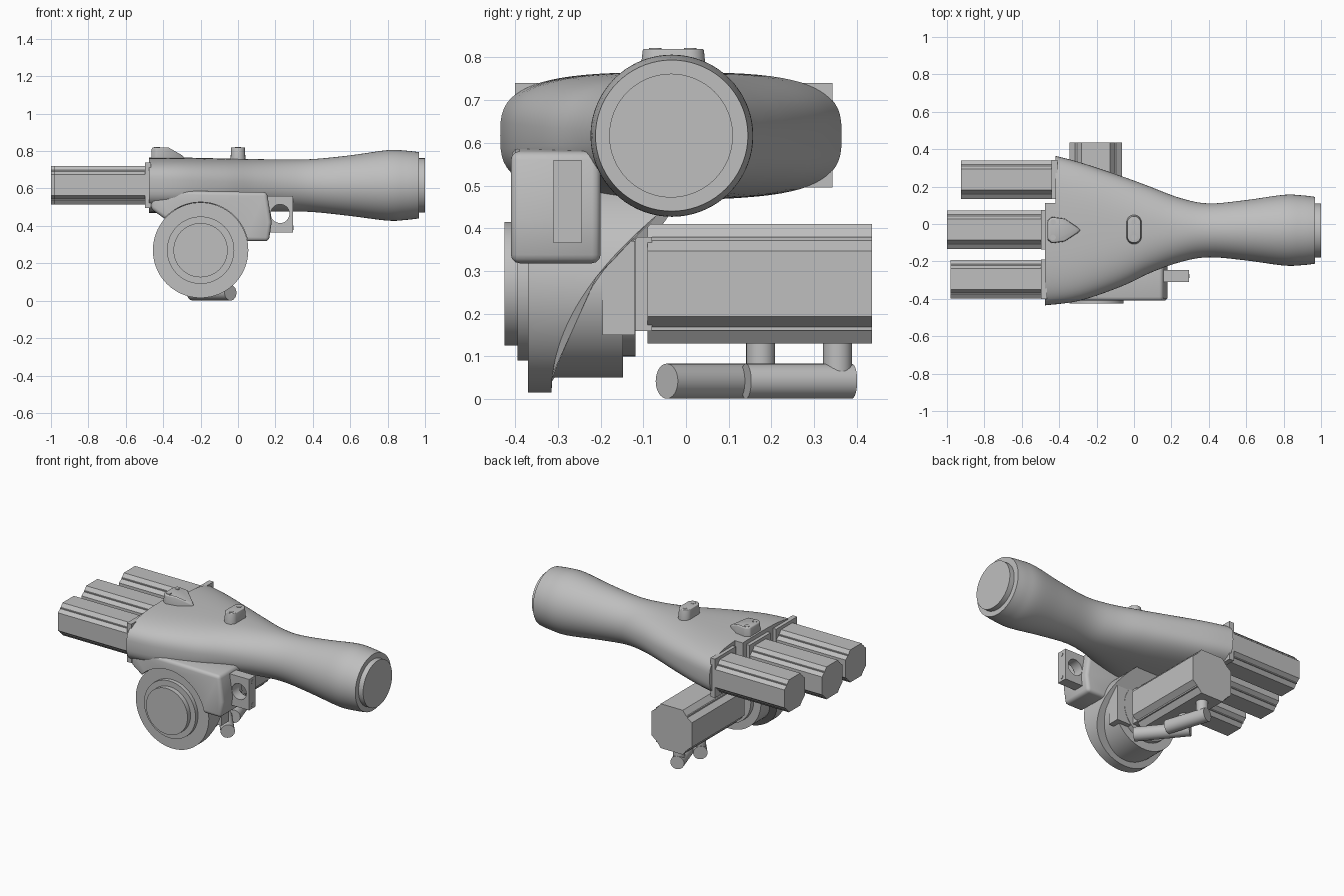
import bpy, bmesh, math
from mathutils import Vector

if "Cube" in bpy.data.objects:
    bpy.data.objects.remove(bpy.data.objects["Cube"], do_unlink=True)

grey = bpy.data.materials.new("plain_grey")
grey.use_nodes = True
grey.diffuse_color = (0.52, 0.52, 0.52, 1)
grey.node_tree.nodes["Principled BSDF"].inputs["Base Color"].default_value = (0.52, 0.52, 0.52, 1)


def select(ob):
    bpy.ops.object.select_all(action="DESELECT")
    ob.select_set(True)
    bpy.context.view_layer.objects.active = ob


def loft(name, rings, bevel=0):
    """Skin a list of rings, cap both ends and shade smooth."""
    bm = bmesh.new()
    loops = [[bm.verts.new(p) for p in ring] for ring in rings]
    n = len(loops[0])
    for a, b in zip(loops, loops[1:]):
        for i in range(n):
            j = (i + 1) % n
            bm.faces.new((a[i], a[j], b[j], b[i]))
    bm.faces.new(loops[0])
    bm.faces.new(loops[-1])
    bmesh.ops.recalc_face_normals(bm, faces=bm.faces)
    mesh = bpy.data.meshes.new(name)
    bm.to_mesh(mesh)
    bm.free()
    ob = bpy.data.objects.new(name, mesh)
    bpy.context.collection.objects.link(ob)
    mesh.materials.append(grey)
    select(ob)
    if bevel:
        mod = ob.modifiers.new("edge_round", "BEVEL")
        mod.width, mod.segments, mod.limit_method = bevel, 3, "ANGLE"
        bpy.ops.object.modifier_apply(modifier=mod.name)
    bpy.ops.object.shade_smooth_by_angle(angle=math.radians(32))
    return ob


def place(axis, u, v, w):
    return {"x": (w, u, v), "y": (u, w, v), "z": (u, v, w)}[axis]


def prism(name, outline, axis, lo, hi, taper=1, bevel=0):
    cu = sum(p[0] for p in outline) / len(outline)
    cv = sum(p[1] for p in outline) / len(outline)
    base = [place(axis, u, v, lo) for u, v in outline]
    top = [place(axis, cu + (u - cu) * taper, cv + (v - cv) * taper, hi) for u, v in outline]
    return loft(name, [base, top], bevel)


def circle(u, v, r, n=64):
    return [(u + r * math.cos(2 * math.pi * i / n), v + r * math.sin(2 * math.pi * i / n)) for i in range(n)]


def rect(u0, u1, v0, v1):
    return [(u0, v0), (u1, v0), (u1, v1), (u0, v1)]


def cut(ob, cutter):
    select(ob)
    mod = ob.modifiers.new("cut", "BOOLEAN")
    mod.operation, mod.object, mod.solver = "DIFFERENCE", cutter, "EXACT"
    bpy.ops.object.modifier_apply(modifier=mod.name)
    bpy.data.objects.remove(cutter, do_unlink=True)
    bpy.ops.object.shade_smooth_by_angle(angle=math.radians(32))


def motor_outline(cu, cv, h):
    """Square with stepped, chamfered corners."""
    corner = [(1, .55), (.78, .72), (.78, .78), (.72, .78), (.55, 1)]
    pts = []
    for k in range(4):
        for u, v in corner:
            for _ in range(k):
                u, v = -v, u
            pts.append((cu + u * h, cv + v * h))
    return pts


def pipe(name, a, b, r):
    a, b = Vector(a), Vector(b)
    turn = (b - a).to_track_quat("Z", "Y")
    ring = [turn @ Vector((u, v, 0)) for u, v in circle(0, 0, r, 32)]
    return loft(name, [[a + p for p in ring], [b + p for p in ring]])


# Forearm and palm: x, y min, y max, z min, z max, squareness
stations = [
    (-.475, -.435, .378, .470, .765, 3.2),
    (-.29, -.410, .330, .467, .765, 3.0),
    (-.07, -.335, .257, .470, .760, 2.6),
    (.09, -.260, .198, .475, .757, 2.3),
    (.25, -.203, .138, .476, .755, 2.1),
    (.40, -.178, .110, .474, .757, 2),
    (.60, -.195, .128, .453, .777, 2),
    (.80, -.222, .156, .428, .805, 2),
    (.90, -.220, .153, .432, .802, 2),
    (.968, -.212, .145, .440, .794, 2),
]


def spline(rows, steps=5):
    out = []
    for i in range(len(rows) - 1):
        quad = [rows[max(0, min(len(rows) - 1, i + d))] for d in (-1, 0, 1, 2)]
        for s in range(steps):
            t = s / steps
            out.append([b + .5 * t * (c - a + t * (2 * a - 5 * b + 4 * c - d + t * (3 * (b - c) + d - a)))
                        for a, b, c, d in zip(*quad)])
    return out + [rows[-1]]


rings = []
for x, y0, y1, z0, z1, n in spline(stations):
    ring = []
    for c, s in circle(0, 0, 1, 72):
        u = math.copysign(abs(c) ** (2 / n), c)
        v = math.copysign(abs(s) ** (2 / n), s)
        ring.append((x, (y0 + y1 + u * (y1 - y0)) / 2, (z0 + z1 + v * (z1 - z0)) / 2))
    rings.append(ring)
forearm = loft("forearm_shell", rings)
cut(forearm, prism("palm_cutter", rect(-.6, -.42, .112, .6), "z", .3, .9))
prism("elbow_cap", circle(-.035, .617, .145), "x", .95, 1)

# Three finger motors with their mounting flanges
for label, tip, root, y in (("rear", -.925, -.42, .2375), ("middle", -1, -.475, -.03), ("front", -.98, -.475, -.295)):
    prism(label + "_finger_motor", motor_outline(y, .6175, .1025), "x", tip, root)
    prism(label + "_finger_flange", rect(y - .105, y + .105, .495, .74), "x", root - .022, root + .01)

# Thumb housing: stepped discs along y
for label, r, front, back in (("hub", .145, -.425, -.39), ("step", .18, -.395, -.36),
                              ("drum", .22, -.36, -.148), ("collar", .17, -.15, -.118)):
    prism("thumb_" + label, circle(-.2, .27, r), "y", front, back)
rim = circle(-.2, .27, .255, 96)
loft("thumb_cowl", [[(x, -.37, z) for x, z in rim],
                    [(x, min(0, -.315 + 1.43 * (z - .015) ** 2), z) for x, z in rim]])
prism("thumb_motor_flange", rect(-.31, -.09, .16, .38), "y", -.13, -.08)
prism("thumb_side_block", rect(-.2, .02, .15, .37), "y", -.195, -.12)
prism("thumb_motor", motor_outline(-.205, .27, .14), "y", -.09, .435)

# Web between the palm and the thumb housing
web = prism("palm_web", [(-.465, .59), (-.465, .49), (-.38, .43), (0, .318), (.165, .318), (.18, .42), (.155, .58)],
            "y", -.41, -.2, bevel=.02)
cut(web, prism("web_cutter", circle(-.2, .27, .257), "y", -.6, -.3))

# Side bracket with a round opening and two screws
bracket = prism("side_bracket", rect(.14, .295, .365, .56), "y", -.31, -.245)
cut(bracket, prism("bracket_cutter", circle(.225, .465, .05, 40), "y", -.5, -.1))
for z in (.39, .535):
    prism("bracket_screw", circle(-.278, z, .011, 20), "x", .29, .298)

# Raised pads on the back of the hand
pick = [(-.465, -.085), (-.44, -.105), (-.37, -.095), (-.30, -.05), (-.28, -.033),
        (-.30, -.016), (-.37, .03), (-.44, .04), (-.465, .02)]
pad = prism("knuckle_pad", pick, "z", .72, .82, taper=.95, bevel=.008)
for v in pad.data.vertices:
    if v.co.z > .78 and v.co.x > -.37:
        v.co.z -= .6 * (v.co.x + .37)
oval = [(.042 * c, -.03 + .042 * s + math.copysign(.04, s)) for c, s in circle(0, 0, 1, 40)]
prism("wrist_pad", oval, "z", .72, .82, taper=.87, bevel=.004)
for x in (-.433, 0):
    for y in (-.072, .01):
        prism("pad_screw", circle(x, y, .015, 20), "z", .815, .822)

# Cable connectors under the thumb motor
for label, foot, end in (("inner", (-.22, .175), (-.04, -.045)), ("outer", (-.2, .355), (-.13, .14))):
    prism(label + "_cable_stem", circle(*foot, .034, 32), "z", .042, .14)
    start = Vector((*foot, .042)) + (Vector(foot) - Vector(end)).normalized().to_3d() * .035
    pipe(label + "_cable_plug", start, (*end, .042), .041)
